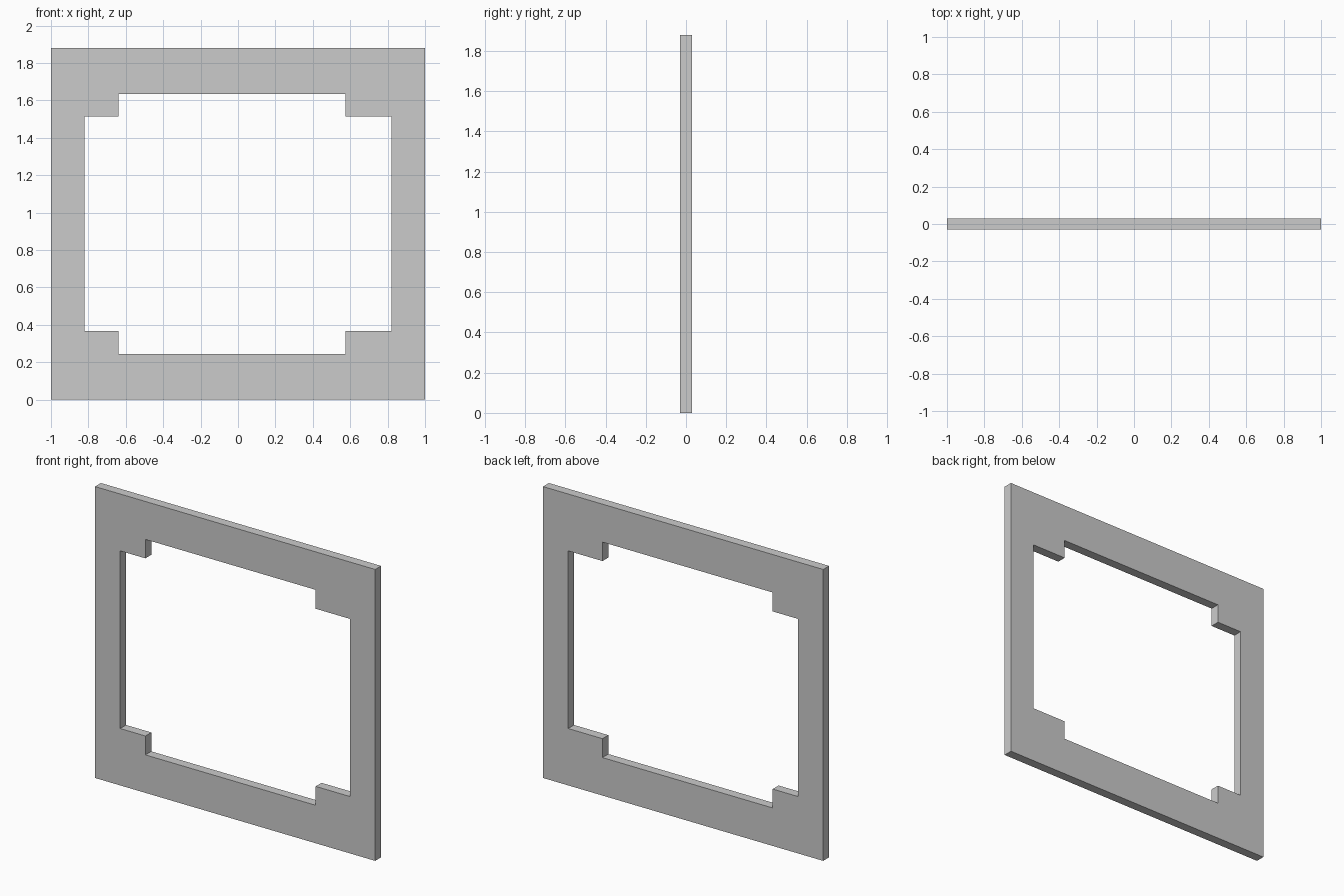
import bpy
import math

if "Cube" in bpy.data.objects:
    bpy.data.objects.remove(bpy.data.objects["Cube"])

HEIGHT = 1.88
THICKNESS = 0.06


def add_outline(curve, points):
    """Add one closed straight-sided outline to the profile."""
    spline = curve.splines.new('POLY')
    spline.points.add(len(points) - 1)
    for p, (x, z) in zip(spline.points, points):
        p.co = (x, z, 0, 1)
    spline.use_cyclic_u = True


# Flat profile: the opening's lower half is mirrored to make the upper half
lower = [(-0.82, 0.367), (-0.64, 0.367), (-0.64, 0.245),
         (0.575, 0.245), (0.575, 0.367), (0.82, 0.367)]
upper = [(x, HEIGHT - z) for x, z in reversed(lower)]

profile = bpy.data.curves.new("frame_panel", 'CURVE')
profile.dimensions = '2D'
profile.fill_mode = 'BOTH'
profile.extrude = THICKNESS / 2
add_outline(profile, [(-1, 0), (1, 0), (1, HEIGHT), (-1, HEIGHT)])
add_outline(profile, lower + upper)

# Upright panel with the notched opening
frame = bpy.data.objects.new("frame_panel", profile)
bpy.context.collection.objects.link(frame)
frame.rotation_euler.x = math.pi / 2

bpy.context.view_layer.objects.active = frame
frame.select_set(True)
bpy.ops.object.convert(target='MESH')
bpy.ops.object.transform_apply(location=False, rotation=True, scale=False)

# Weld the caps to the rim and keep every face flat
bpy.ops.object.mode_set(mode='EDIT')
bpy.ops.mesh.select_all(action='SELECT')
bpy.ops.mesh.remove_doubles(threshold=0.0001)
bpy.ops.mesh.normals_make_consistent(inside=False)
bpy.ops.mesh.faces_shade_flat()
bpy.ops.object.mode_set(mode='OBJECT')
